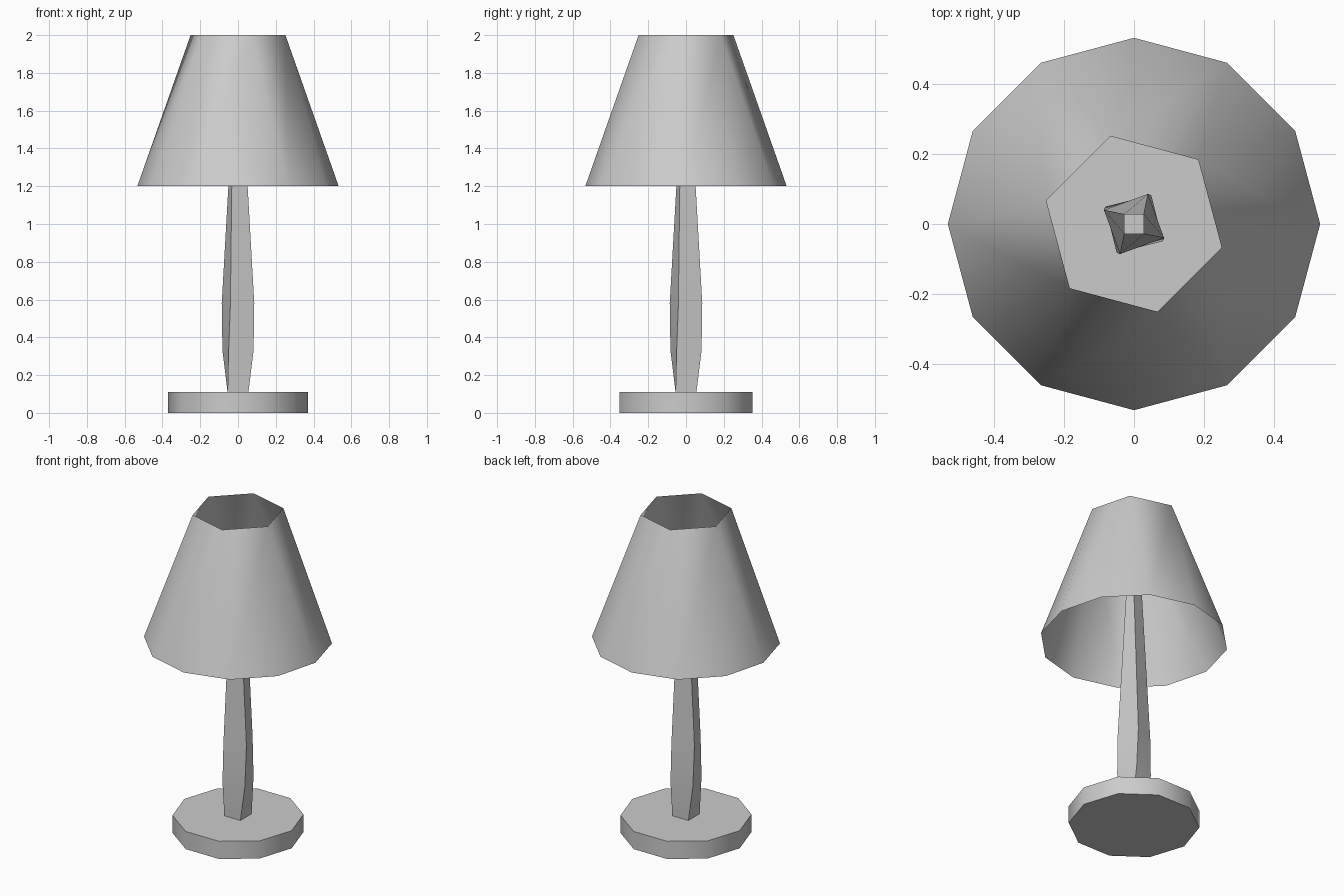
import bpy
import bmesh
from math import cos, sin, radians

cube = bpy.data.objects.get("Cube")
if cube:
    bpy.data.objects.remove(cube)

grey = bpy.data.materials.new("light_grey")
grey.use_nodes = True
colour = (0.6, 0.6, 0.6, 1)
grey.diffuse_color = colour
grey.node_tree.nodes["Principled BSDF"].inputs["Base Color"].default_value = colour


def ring(bm, sides, radius, z, turn=0):
    """Add a polygon of vertices, its first corner turned by the given degrees."""
    angles = [radians(turn + 360 * i / sides) for i in range(sides)]
    return [bm.verts.new((radius * cos(a), radius * sin(a), z)) for a in angles]


def bridge(bm, low, high):
    n = len(low)
    for i in range(n):
        j = (i + 1) % n
        bm.faces.new((low[i], low[j], high[j], high[i]))


def finish(bm, name):
    mesh = bpy.data.meshes.new(name)
    bm.to_mesh(mesh)
    bm.free()
    mesh.materials.append(grey)
    obj = bpy.data.objects.new(name, mesh)
    bpy.context.collection.objects.link(obj)
    bpy.ops.object.select_all(action="DESELECT")
    obj.select_set(True)
    bpy.context.view_layer.objects.active = obj
    bpy.ops.object.shade_smooth_by_angle(angle=radians(40))
    return obj


def lofted(name, sides, sections):
    """Closed solid through (radius, height, turn) sections."""
    bm = bmesh.new()
    rings = [ring(bm, sides, *section) for section in sections]
    for low, high in zip(rings, rings[1:]):
        bridge(bm, low, high)
    bm.faces.new(rings[0][::-1])
    bm.faces.new(rings[-1])
    return finish(bm, name)


# Ten-sided foot
lofted("base", 10, [(0.37, 0, 0), (0.37, 0.11, 0)])

# Square stem that swells and twists, then tapers up into the shade
lofted("stem", 4, [(0.078, 0.11, 45), (0.096, 0.33, 59),
                   (0.095, 0.58, 65), (0.04, 1.6, 45)])

# Open shade: twelve-sided rim narrowing to a six-sided opening
bm = bmesh.new()
rim = ring(bm, 12, 0.533, 1.2)
opening = ring(bm, 6, 0.26, 2.0, -15)
for i in range(6):
    a, b = opening[i], opening[(i + 1) % 6]
    bm.faces.new((rim[2 * i], rim[2 * i + 1], b, a))
    bm.faces.new((rim[2 * i - 1], rim[2 * i], a))
finish(bm, "lampshade")
